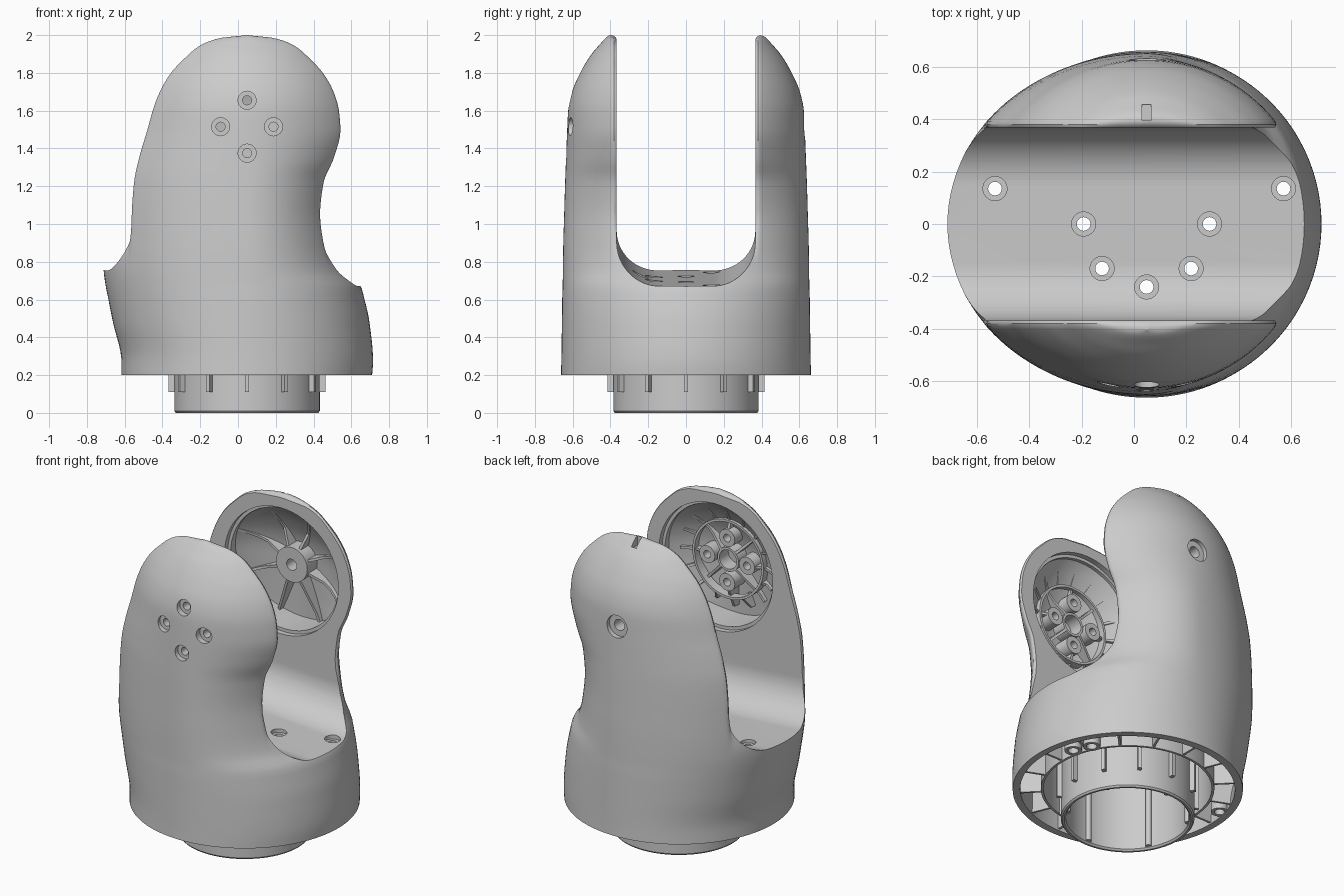
import bpy, bmesh
from math import sin, cos, pi, asin, sqrt, radians
from mathutils import Vector

if "Cube" in bpy.data.objects:
    bpy.data.objects.remove(bpy.data.objects["Cube"])

CX, HUB = 0.048, 1.515          # body axis in x, height of the joint axis
SLOT, WALL = 0.367, 0.045       # half width of the slot, shell thickness

# Body sections: height, left reach, right reach, half depth
KEYS = [(.20, .665, .662, .662), (.27, .665, .667, .66), (.48, .71, .648, .657),
        (.62, .738, .617, .655), (.67, .748, .603, .653), (.75, .759, .545, .652),
        (.88, .764, .505, .65), (1.05, .762, .485, .645), (1.22, .75, .51, .64),
        (1.35, .72, .58, .635), (1.5, .668, .627, .629), (1.6, .637, .62, .624),
        (1.7, .602, .597, .603), (1.8, .557, .555, .56), (1.9, .483, .483, .5),
        (1.95, .45, .45, .457), (1.985, .36, .36, .425), (2.0, .05, .05, .405)]


def section(z):
    """Smooth interpolation of the section table."""
    z = min(max(z, .2), 2.0)
    i = max(k for k in range(len(KEYS) - 1) if KEYS[k][0] <= z)
    h = KEYS[i + 1][0] - KEYS[i][0]
    t = (z - KEYS[i][0]) / h

    def slope(k, c):
        return (KEYS[k + 1][c] - KEYS[k][c]) / (KEYS[k + 1][0] - KEYS[k][0])

    def tangent(k, c):
        if k == 0 or k == len(KEYS) - 1:
            return slope(min(k, len(KEYS) - 2), c)
        a, b = slope(k - 1, c), slope(k, c)
        return 0 if a * b <= 0 else 2 * a * b / (a + b)
    return [(2*t**3 - 3*t*t + 1) * KEYS[i][c] + (t**3 - 2*t*t + t) * h * tangent(i, c)
            + (3*t*t - 2*t**3) * KEYS[i + 1][c] + (t**3 - t*t) * h * tangent(i + 1, c)
            for c in (1, 2, 3)]


def surface_y(x, z):
    left, right, b = section(z)
    a = right if x > CX else left
    return b * sqrt(max(0, 1 - ((x - CX) / a) ** 2))


def floor_z(x):
    return .711 - .0625 * x


def finish(name, bm):
    bmesh.ops.remove_doubles(bm, verts=bm.verts, dist=1e-5)
    bmesh.ops.recalc_face_normals(bm, faces=bm.faces)
    me = bpy.data.meshes.new(name)
    bm.to_mesh(me)
    bm.free()
    ob = bpy.data.objects.new(name, me)
    bpy.context.collection.objects.link(ob)
    return ob


def boolean(ob, cutter, op='DIFFERENCE'):
    m = ob.modifiers.new("cut", 'BOOLEAN')
    m.operation, m.object, m.solver = op, cutter, 'EXACT'
    bpy.context.view_layer.objects.active = ob
    bpy.ops.object.modifier_apply(modifier=m.name)
    bpy.data.objects.remove(cutter)


def loft(name, inset=0.0, top=2.0):
    """Body solid; without inset the slot edges get a rounded rim."""
    bm, rings = bmesh.new(), []
    zs = [.2 + 1.6 * i / 52 for i in range(52)] + [1.8 + .2 * sin(pi / 2 * i / 22) for i in range(23)]
    for z in [z for z in zs if z <= top]:
        left, right, b = [max(v - inset, .01) for v in section(z)]
        if inset:
            th = [pi / 2 * i / 30 for i in range(31)]
        else:
            ys = [.04 * i for i in range(9)] + [.345, .36, .372, .38, .39, .4]
            th = [asin(y / b) for y in ys]
            th += [th[-1] + (pi / 2 - th[-1]) * i / 20 for i in range(1, 21)]
        th = [-t for t in th[:0:-1]] + th
        pts = [(right * cos(t), b * sin(t)) for t in th]
        pts += [(-left * cos(t), b * sin(t)) for t in th[-2:0:-1]]
        ring = []
        for x, y in pts:
            p = Vector((x, y, z))
            if inset:
                p.z = .15 + (z - .2) * (1.85 - inset) / 1.8
            elif z > .8 and abs(y) < SLOT + .03:
                d = max(0, abs(y) - SLOT)
                s = min(1, (z - .8) / .2)
                p -= Vector((x, 0, max(0, z - HUB))).normalized() * s * (.03 - sqrt(max(0, .0009 - (.03 - d) ** 2)))
            ring.append(bm.verts.new(p + Vector((CX, 0, 0))))
        rings.append(ring)
    n, m = len(rings[0]), len(rings[0]) // 2
    for a, b in zip(rings, rings[1:]):
        for i in range(n):
            bm.faces.new((a[i], a[(i + 1) % n], b[(i + 1) % n], b[i]))
    for r in (rings[0], rings[-1]):
        for i in range(m):
            bm.faces.new([r[k] for k in dict.fromkeys((i, i + 1, (2*m - i - 1) % n, (2*m - i) % n))])
    return finish(name, bm)


def slot(name, grow=0.0):
    """U-shaped channel with a slightly sloping floor."""
    bm, h, r = bmesh.new(), SLOT + grow, .22 + grow
    prof = [(h, 2.0)] + [(h - r + r * cos(a), r - r * sin(a) - grow)
                         for a in [pi / 2 * i / 16 for i in range(17)]]
    prof += [(-y, z) for y, z in reversed(prof)]
    ends = [[bm.verts.new((x, y, z + floor_z(x))) for y, z in prof] for x in (-1.1, 1.1)]
    for i in range(len(prof)):
        j = (i + 1) % len(prof)
        bm.faces.new((ends[0][i], ends[0][j], ends[1][j], ends[1][i]))
    bm.faces.new(ends[0])
    bm.faces.new(ends[1])
    return finish(name, bm)


def lathe(bm, prof, u, v, axis='Z', n=32):
    """Revolve a closed (radius, height) profile about z at (x,y) or about y at (x,z)."""
    rings = []
    for k in range(n):
        c, s = cos(2 * pi * k / n), sin(2 * pi * k / n)
        rings.append([bm.verts.new((u + r * c, v + r * s, h) if axis == 'Z' else (u + r * c, h, v + r * s))
                      for r, h in prof])
    for k in range(n):
        a, b = rings[k], rings[(k + 1) % n]
        for i in range(len(prof)):
            j = (i + 1) % len(prof)
            if prof[i][0] > 0 or prof[j][0] > 0:
                bm.faces.new((a[i], a[j], b[j], b[i]))


def tube(bm, ro, ri, h0, h1, u, v, axis='Z', n=32):
    lathe(bm, [(ri, h0), (ro, h0), (ro, h1), (ri, h1)], u, v, axis, n)


def pin(bm, r, h0, h1, u, v, axis='Z', n=32, r2=None, h2=None):
    prof = [(0, h0), (r, h0), (r, h1)] + ([(r2, h1), (r2, h2)] if r2 else [])
    lathe(bm, prof + [(0, prof[-1][1])], u, v, axis, n)


def rib(bm, pairs, side):
    """Thin plate through pairs of near and far points, thickened along side."""
    side = Vector(side)
    q = [[bm.verts.new(Vector(p) + s * side) for p, s in ((a, 1), (b, 1), (b, -1), (a, -1))] for a, b in pairs]
    for a, b in zip(q, q[1:]):
        for i in range(4):
            bm.faces.new((a[i], a[(i + 1) % 4], b[(i + 1) % 4], b[i]))
    bm.faces.new(q[0])
    bm.faces.new(q[-1])


# Shell: forked body, hollow base, round pockets in both arms
body = loft("forked_body")
boolean(body, slot("slot_cutter"))
cavity = loft("base_cavity", WALL, 1.0)
boolean(cavity, slot("slot_floor", WALL))
boolean(body, cavity)
pocket = loft("arm_pocket", WALL)
bm = bmesh.new()
pin(bm, .38, -.8, .8, CX, HUB, 'Y', 64)
boolean(pocket, finish("pocket_bore", bm), 'INTERSECT')
boolean(body, pocket)
bm = bmesh.new()
pin(bm, .40, -.4, .4, CX, HUB, 'Y', 64)
boolean(body, finish("pocket_step", bm))

# Holes: slot floor, front screws, back pivot, top notch
ring5 = [(CX + .24 * cos(radians(a)), .24 * sin(radians(a))) for a in (0, 180, 225, 270, 315)]
bm = bmesh.new()
for x, y in ring5 + [(-.53, .135), (.57, .135)]:
    rise = .22 - sqrt(.22 ** 2 - max(0, abs(y) - .147) ** 2)
    pin(bm, .026, .5, floor_z(x) - .022 + rise, x, y, 'Z', 24, .046, .82)
screws = [(CX + .14 * cos(k * pi / 2), HUB + .14 * sin(k * pi / 2)) for k in range(4)]
for x, z in screws:
    pin(bm, .024, -.4, .032 - surface_y(x, z), x, z, 'Y', 24, .048, -.8)
pin(bm, .035, .4, .59, CX, HUB, 'Y', 32, .07, .8)
rib(bm, [((CX, .395, 1.94), (CX, .395, 2.1)), ((CX, .455, 1.94), (CX, .455, 2.1))], (.017, 0, 0))
boolean(body, finish("hole_cutter", bm))


def pocket_rib(bm, sign, ang, r0, r1, near):
    pairs = []
    for i in range(6):
        r = r0 + (r1 - r0) * i / 5
        x, z = CX + r * cos(ang), HUB + r * sin(ang)
        far = surface_y(x, z) - .025
        y = min(near + .06 * i / 5, far - .05)
        pairs.append(((x, sign * y, z), (x, sign * far, z)))
    rib(bm, pairs, (-.008 * sin(ang), 0, .008 * cos(ang)))


# Back arm hub with radial ribs
bm = bmesh.new()
tube(bm, .11, .035, .47, .6, CX, HUB, 'Y')
for k in range(8):
    pocket_rib(bm, 1, k * pi / 4 + pi / 8, .1, .385, .49)
back_hub = finish("back_arm_hub", bm)

# Front arm screw bosses with rings and ribs
bm = bmesh.new()
for x, z in screws:
    tube(bm, .055, .024, -.48, .03 - surface_y(x, z), x, z, 'Y', 24)
tube(bm, .25, .235, -.49, -.55, CX, HUB, 'Y', 48)
tube(bm, .075, .06, -.49, -.6, CX, HUB, 'Y', 32)
for k in range(8):
    a = k * pi / 4
    pocket_rib(bm, -1, a, .19 if k % 2 == 0 else .07, .32, .49)
    pocket_rib(bm, -1, a + pi / 8, .235, .32, .49)
front_bosses = finish("front_arm_bosses", bm)

# Spigot below the base with inner shelf, fins outside and columns inside
bm = bmesh.new()
lathe(bm, [(.355, .01), (.365, 0), (.377, 0), (.385, .01), (.385, .655), (.355, .655),
           (.355, .45), (.29, .45), (.29, .42), (.355, .42)], CX, 0, 'Z', 72)
for k in range(12):
    a = k * pi / 6
    rib(bm, [((CX + r * cos(a), r * sin(a), .11), (CX + r * cos(a), r * sin(a), .64)) for r in (.37, .415)],
        (-.011 * sin(a), .011 * cos(a), 0))
    if k % 2 == 0:
        pin(bm, .018, .015, .43, CX + .352 * cos(a + pi/6), .352 * sin(a + pi/6), 'Z', 12)
spigot = finish("spigot", bm)

# Base stiffening: ring, radial ribs, screw posts
bm = bmesh.new()
tube(bm, .5, .485, .205, .65, CX, 0, 'Z', 64)
for k in range(16):
    a = k * pi / 8
    pairs = [[], []]
    for z in (.21, .64):
        left, right, b = section(z)
        ax = right if cos(a) > 0 else left
        r1 = 1 / sqrt((cos(a) / ax) ** 2 + (sin(a) / b) ** 2) - .036
        for i, r in enumerate((.49, r1)):
            pairs[i].append((CX + r * cos(a), r * sin(a), z))
    rib(bm, pairs, (-.007 * sin(a), .007 * cos(a), 0))
for x, y in ((-.53, .135), (.57, .135), (.52, .24)):
    tube(bm, .05, .03, .205, .65, x, y, 'Z', 24)
base_ribs = finish("base_ribs", bm)

# Smooth shading with sharp edges kept
bpy.ops.object.select_all(action='DESELECT')
for ob in (body, back_hub, front_bosses, spigot, base_ribs):
    ob.select_set(True)
bpy.context.view_layer.objects.active = body
bpy.ops.object.shade_smooth_by_angle(angle=radians(32))
